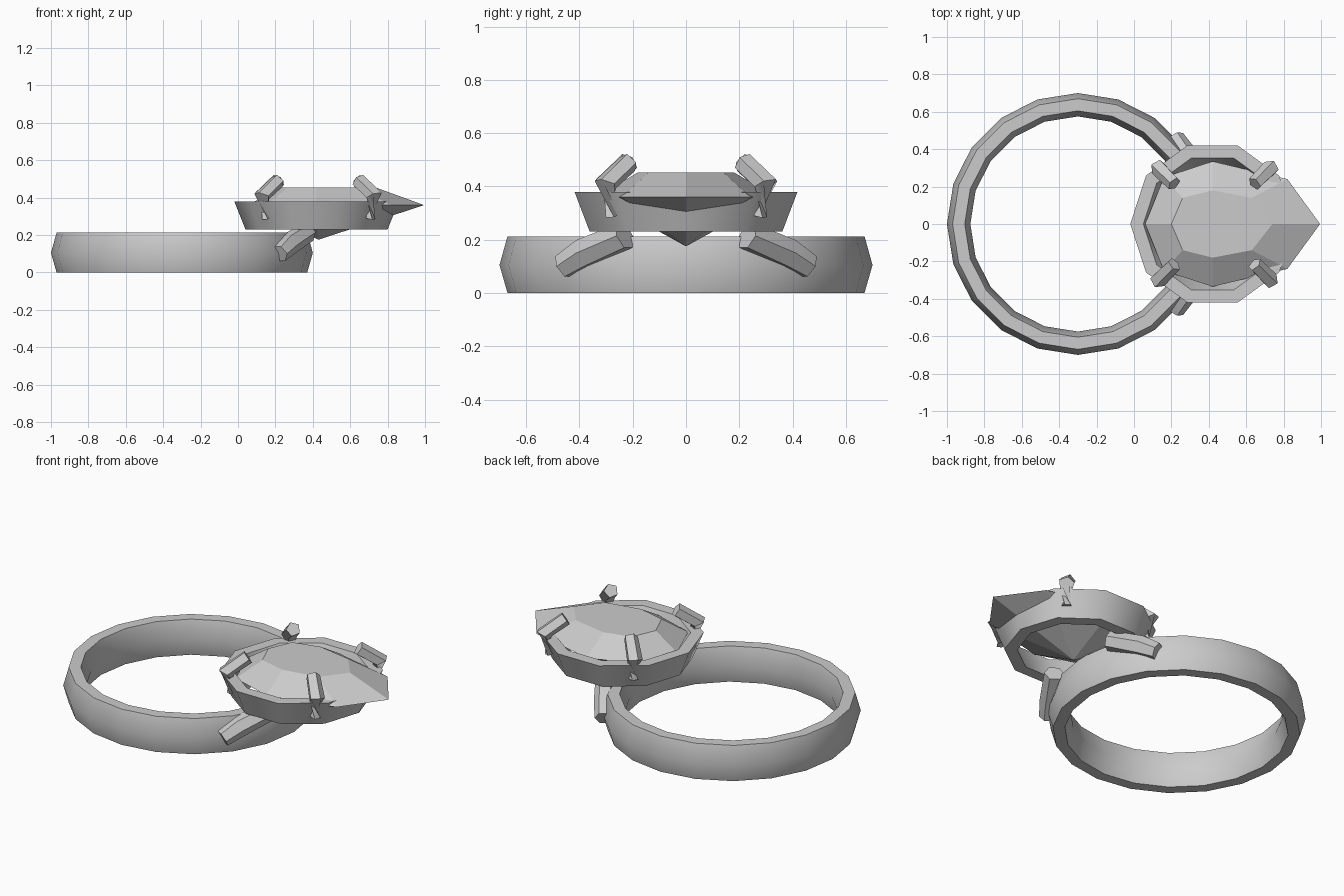
import bpy, bmesh, math
from mathutils import Vector

if "Cube" in bpy.data.objects:
    bpy.data.objects.remove(bpy.data.objects["Cube"])

grey = bpy.data.materials.new("light grey")
grey.diffuse_color = (0.6, 0.6, 0.6, 1)
grey.use_nodes = True
grey.node_tree.nodes["Principled BSDF"].inputs["Base Color"].default_value = grey.diffuse_color


def make(name, verts, faces, smooth=None):
    me = bpy.data.meshes.new(name)
    me.from_pydata(verts, [], faces)
    bm = bmesh.new()
    bm.from_mesh(me)
    bmesh.ops.recalc_face_normals(bm, faces=bm.faces)
    bm.to_mesh(me)
    bm.free()
    me.materials.append(grey)
    ob = bpy.data.objects.new(name, me)
    bpy.context.collection.objects.link(ob)
    if smooth:
        bpy.ops.object.select_all(action='DESELECT')
        ob.select_set(True)
        bpy.context.view_layer.objects.active = ob
        bpy.ops.object.shade_smooth_by_angle(angle=math.radians(smooth))
    return ob


def lathe(name, cx, profile, sides, smooth):
    """Spin a closed (radius, z) profile round a vertical axis at x = cx."""
    n = len(profile)
    verts, faces = [], []
    for i in range(sides):
        a = 2 * math.pi * i / sides
        verts += [(cx + r * math.cos(a), r * math.sin(a), z) for r, z in profile]
        for j in range(n):
            k, m = (j + 1) % n, (i + 1) % sides
            faces.append((i * n + j, m * n + j, m * n + k, i * n + k))
    return make(name, verts, faces, smooth)


def tube(name, path, radii, sides=6, smooth=50):
    """Capped tube along a few points."""
    pts = [Vector(p) for p in path]
    verts, faces = [], []
    for i, p in enumerate(pts):
        d = (pts[min(i + 1, len(pts) - 1)] - pts[max(i - 1, 0)]).normalized()
        u = d.cross(Vector((0, 0, 1)))
        u = u.normalized() if u.length > 0.01 else Vector((1, 0, 0))
        v = u.cross(d)
        for s in range(sides):
            a = 2 * math.pi * s / sides
            verts.append(p + radii[i] * (u * math.cos(a) + v * math.sin(a)))
    for i in range(len(pts) - 1):
        for s in range(sides):
            t = (s + 1) % sides
            faces.append((i * sides + s, i * sides + t, (i + 1) * sides + t, (i + 1) * sides + s))
    faces.append(tuple(range(sides)))
    faces.append(tuple(range((len(pts) - 1) * sides, len(pts) * sides)))
    return make(name, verts, faces, smooth)


# finger band, 20 sides with a rounded section
lathe("band", -0.3, [(0.67, 0), (0.70, 0.105), (0.67, 0.213),
                     (0.605, 0.213), (0.575, 0.105), (0.605, 0)], 20, 40)

# tapered ten-sided seat around the stone
lathe("seat", 0.42, [(0.38, 0.23), (0.44, 0.38), (0.37, 0.38), (0.31, 0.23)], 10, 40)

# pear-shaped faceted stone: table, girdle and point below
def mirrored(half, z):
    return [(x, y, z) for x, y in half] + [(x, -y, z) for x, y in half[-2:0:-1]]

table = mirrored([(0.20, 0), (0.26, 0.14), (0.42, 0.18), (0.63, 0.14), (0.74, 0)], 0.453)
girdle = mirrored([(0.06, 0), (0.16, 0.25), (0.42, 0.335), (0.82, 0.24), (0.995, 0)], 0.36)
faces = [tuple(range(8))]
for i in range(8):
    j = (i + 1) % 8
    faces += [(i, j, 8 + j, 8 + i), (8 + i, 8 + j, 16)]
make("stone", table + girdle + [(0.43, 0, 0.175)], faces)

# four claws bent over the stone
for sx in (-1, 1):
    for sy in (-1, 1):
        path = [(0.43 + sx * o, sy * o, z) for o, z in
                ((0.275, 0.29), (0.30, 0.41), (0.215, 0.49))]
        tube(f"claw_{'left' if sx < 0 else 'right'}_{'front' if sy < 0 else 'back'}",
             path, (0.03, 0.045, 0.04), 5)

# two struts joining band and seat
for sy, side in ((-1, "front"), (1, "back")):
    tube(f"strut_{side}", [(0.22, sy * 0.46, 0.10), (0.27, sy * 0.38, 0.15),
                           (0.37, sy * 0.23, 0.215)], (0.05, 0.06, 0.055))
